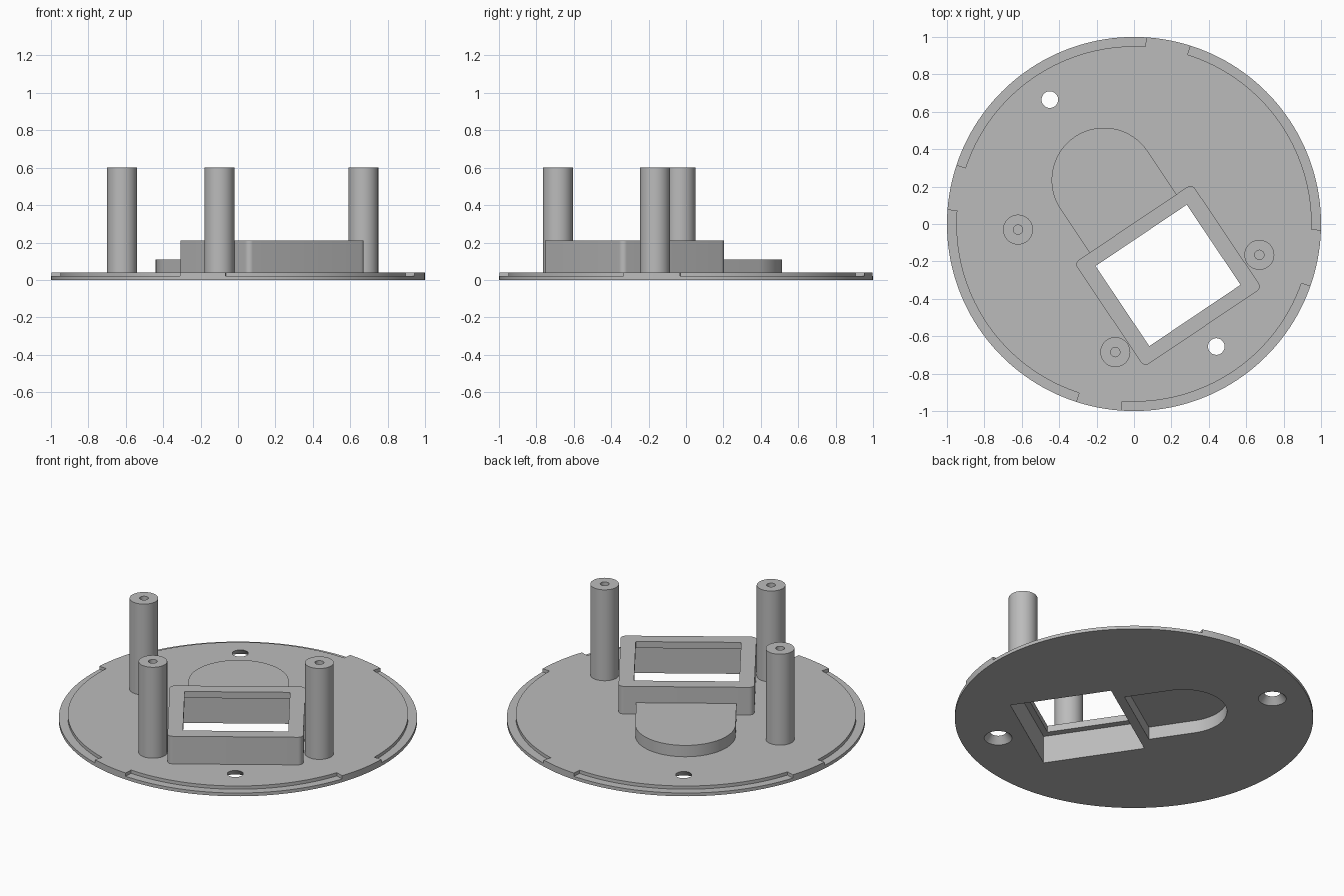
import bpy, bmesh, math
from mathutils import Vector

if "Cube" in bpy.data.objects:
    bpy.data.objects.remove(bpy.data.objects["Cube"])

grey = bpy.data.materials.new("plain_grey")
grey.diffuse_color = (0.5, 0.5, 0.5, 1)
grey.use_nodes = True
grey.node_tree.nodes["Principled BSDF"].inputs["Base Color"].default_value = grey.diffuse_color

TILT = math.radians(33.9)          # rotation of the window housing
CENTRE = Vector((0.182, -0.275))   # middle of the window housing
U = Vector((math.cos(TILT), math.sin(TILT)))
V = Vector((-U.y, U.x))


def arc(cx, cy, r, a0, a1, n):
    """Points along an arc, angles in degrees."""
    steps = [math.radians(a0 + (a1 - a0) * i / n) for i in range(n + 1)]
    return [(cx + r * math.cos(a), cy + r * math.sin(a)) for a in steps]


def circle(cx, cy, r, n=48):
    return arc(cx, cy, r, 0, 360, n)[:-1]


def tilted(points):
    """Move housing-space points into place on the plate."""
    return [tuple(CENTRE + U * a + V * b) for a, b in points]


def rect(w, h):
    return [(-w / 2, -h / 2), (w / 2, -h / 2), (w / 2, h / 2), (-w / 2, h / 2)]


def rounded_rect(w, h, r):
    x, y = w / 2 - r, h / 2 - r
    return (arc(x, y, r, 0, 90, 8) + arc(-x, y, r, 90, 180, 8)
            + arc(-x, -y, r, 180, 270, 8) + arc(x, -y, r, 270, 360, 8))


def arch(half, start, mid):
    """Straight sided shape with a round far end."""
    return [(-half, start), (half, start)] + arc(0, mid, half, 0, 180, 40)


def prism(name, bottom, z0, z1, top=None):
    """Solid between two matching outlines."""
    bm = bmesh.new()
    lo = [bm.verts.new((x, y, z0)) for x, y in bottom]
    hi = [bm.verts.new((x, y, z1)) for x, y in (top or bottom)]
    bm.faces.new(lo[::-1])
    bm.faces.new(hi)
    n = len(lo)
    for i in range(n):
        j = (i + 1) % n
        bm.faces.new((lo[i], lo[j], hi[j], hi[i]))
    bmesh.ops.recalc_face_normals(bm, faces=bm.faces)
    mesh = bpy.data.meshes.new(name)
    bm.to_mesh(mesh)
    bm.free()
    mesh.materials.append(grey)
    obj = bpy.data.objects.new(name, mesh)
    bpy.context.collection.objects.link(obj)
    return obj


def finish(obj, cutters):
    """Cut the shapes out of a part, then smooth its round sides."""
    bpy.ops.object.select_all(action='DESELECT')
    bpy.context.view_layer.objects.active = obj
    obj.select_set(True)
    for c in cutters:
        c.hide_render = True
        mod = obj.modifiers.new("cut", 'BOOLEAN')
        mod.operation = 'DIFFERENCE'
        mod.solver = 'EXACT'
        mod.object = c
        bpy.ops.object.modifier_apply(modifier=mod.name)
    bpy.ops.object.shade_smooth_by_angle(angle=math.radians(30))
    for c in cutters:
        bpy.data.objects.remove(c)


def cavity():
    return prism("cavity_cutter", tilted(rect(0.67, 0.585)), -0.1, 0.17)


def pocket():
    return prism("pocket_cutter", tilted(arch(0.245, 0.345, 0.614)), -0.1, 0.078)


# Round base plate with lowered rim arcs between four tabs
plate = prism("base_plate", circle(0, 0, 1, 160), 0, 0.04)
cuts = [cavity(), pocket()]
for a0, a1 in ((-1.8, 72.4), (86.3, 161.6), (175.7, 252), (266.1, 340.5)):
    sector = arc(0, 0, 0.95, a0, a1, 40) + arc(0, 0, 1.1, a1, a0, 40)
    cuts.append(prism("rim_cutter", sector, 0.02, 0.1))

# Countersunk screw holes
for x, y in ((-0.45, 0.665), (0.44, -0.655)):
    cuts.append(prism("screw_cutter", circle(x, y, 0.0865), -0.01, 0.05,
                      circle(x, y, 0.036)))
finish(plate, cuts)

# Window housing: hollow box with a lip around the opening
housing = prism("window_housing", tilted(rounded_rect(0.758, 0.67, 0.03)), 0.04, 0.21)
window = prism("window_cutter", tilted(rect(0.588, 0.516)), -0.2, 0.4)
finish(housing, [cavity(), window])

# Low round-ended cover beside the housing, hollow underneath
cover = prism("round_cover", tilted(arch(0.28, 0.335, 0.614)), 0.04, 0.11)
finish(cover, [pocket()])

# Three standing posts with blind screw holes
for i, (x, y) in enumerate(((-0.62, -0.03), (-0.10, -0.685), (0.67, -0.165))):
    post = prism(f"post_{i + 1}", circle(x, y, 0.08), 0.04, 0.6)
    finish(post, [prism("post_cutter", circle(x, y, 0.025, 24), 0.2, 0.7)])
